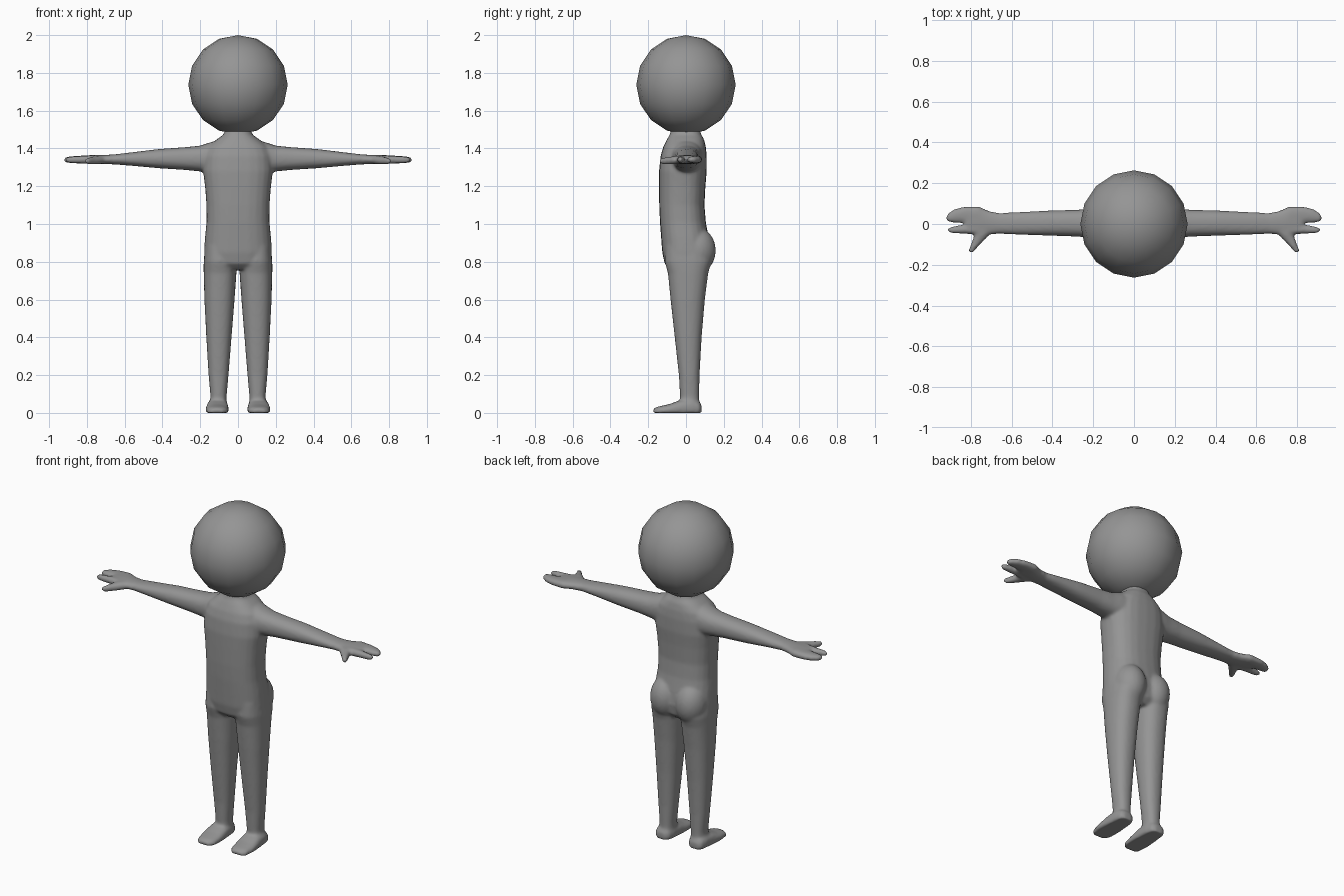
import bpy
import bmesh
from math import cos, sin, pi, copysign
from mathutils import Matrix, Vector

cube = bpy.data.objects.get("Cube")
if cube:
    bpy.data.objects.remove(cube)

UNIT = 0.01      # section tables are written in hundredths
SIDES = 24

grey = bpy.data.materials.new("plain grey")
grey.use_nodes = True
colour = (0.3, 0.3, 0.3, 1)
grey.diffuse_color = colour
grey.node_tree.nodes["Principled BSDF"].inputs["Base Color"].default_value = colour


def rounded(value, power):
    """Turn a sine or cosine into a superellipse coordinate."""
    return copysign(abs(value) ** (2 / power), value)


def loft(bm, sections, order, power=2.3, mirror=1):
    """Skin sections (t, a_min, a_max, b_min, b_max); order names the axes of t, a, b."""
    rings = []
    for t, a_min, a_max, b_min, b_max in sections:
        ring = []
        for i in range(SIDES):
            angle = 2 * pi * i / SIDES
            a = (a_min + a_max) / 2 + (a_max - a_min) / 2 * rounded(cos(angle), power)
            b = (b_min + b_max) / 2 + (b_max - b_min) / 2 * rounded(sin(angle), power)
            point = dict(zip(order, (t, a, b)))
            ring.append(bm.verts.new(Vector((point["x"] * mirror, point["y"],
                                             max(point["z"], 0))) * UNIT))
        rings.append(ring)
    faces = [bm.faces.new(rings[0]), bm.faces.new(rings[-1][::-1])]
    for low, high in zip(rings, rings[1:]):
        for i in range(SIDES):
            j = (i + 1) % SIDES
            faces.append(bm.faces.new((low[i], high[i], high[j], low[j])))
    bmesh.ops.recalc_face_normals(bm, faces=faces)


def finish(bm, name):
    mesh = bpy.data.meshes.new(name)
    bm.to_mesh(mesh)
    bm.free()
    mesh.materials.append(grey)
    obj = bpy.data.objects.new(name, mesh)
    bpy.context.collection.objects.link(obj)
    mesh.shade_smooth()
    return obj


# Torso: height, half width, front, back
torso = [(150, 7, -8, 7.5), (147.5, 7.5, -8.5, 8), (145, 11, -10, 9.5),
         (141, 16, -12, 10.5), (136, 18, -13.5, 11), (128, 18.5, -14.3, 11),
         (120, 17.5, -14.3, 10.3), (110, 16.7, -14.2, 9.8), (101, 16.7, -13.8, 10.5),
         (93, 17.5, -13.2, 12), (85, 18, -12.6, 13), (79, 17.3, -11.3, 12),
         (76, 14, -8, 9)]

# Leg: height, inner, outer, front, back
leg = [(88, 2, 17.5, -11, 12), (80, 1, 18.2, -11.3, 13.5), (74, 0.8, 18.2, -9.6, 11.8),
       (60, 1.8, 17.8, -8.2, 10), (40, 3.4, 16.8, -6, 8.3), (20, 5, 15.6, -3.8, 7.2),
       (9, 6, 14.6, -3.2, 7), (2, 6, 15, -3.2, 7)]

# Foot: depth, inner, outer, sole, top
foot = [(-17.5, 8, 14, -1, 2.2), (-15, 5.6, 16.4, -2, 3.3), (-9, 4.8, 17.3, -2, 4.6),
        (-3, 5, 16.8, -2, 6.8), (3, 5.4, 16.3, -2, 7.5), (7, 6.5, 15.5, -2, 6),
        (8.3, 8.5, 13.5, -1, 4)]

# Arm and palm: reach, front, back, bottom, top
arm = [(4, -9, 9, 127, 145), (14, -8, 8.5, 127, 143.5), (20, -6.8, 7.6, 127.8, 141.5),
       (28, -6.2, 7, 128.6, 140.7), (42, -5.7, 6.6, 129.5, 139.7),
       (56, -5.3, 5.9, 130.8, 138), (66, -4.8, 5.4, 131.6, 136.8),
       (71, -5.2, 6.4, 131.6, 136.6), (76, -5, 8.7, 131.8, 136.6),
       (81, -4.5, 8.8, 132, 136.3), (83, -3.5, 8, 132.6, 135.8)]

# Fingers: reach, front, back, bottom, top
mitten = [(76, 0, 8.7, 131.8, 136.6), (83, 0.4, 8.6, 132, 136.2),
          (88, 0.6, 7.4, 132.2, 135.9), (91, 0.9, 5.4, 132.5, 135.5),
          (92, 1.8, 4, 133, 135)]
pointer = [(76, -5, -0.5, 131.8, 136.4), (84, -4.8, -0.7, 132, 136),
           (89, -4.6, -1.3, 132.2, 135.8), (91.5, -3.8, -2, 133, 135)]

# Thumb: depth, near, far, bottom, top
thumb = [(-2, 68, 78, 131.8, 136.4), (-6, 71.5, 78.5, 131.6, 136),
         (-10, 75.5, 80, 131.4, 135.4), (-13, 78, 81.2, 131.6, 135),
         (-14.2, 79, 80.8, 132.4, 134.4)]

# Body: all parts overlap and are fused into one skin
bm = bmesh.new()
loft(bm, [(z, -w, w, front, back) for z, w, front, back in torso], "zxy", 2.5)
for side in (-1, 1):
    loft(bm, leg, "zxy", mirror=side)
    loft(bm, foot, "yxz", 2.6, side)
    loft(bm, arm, "xyz", mirror=side)
    loft(bm, mitten, "xyz", mirror=side)
    loft(bm, pointer, "xyz", mirror=side)
    loft(bm, thumb, "yxz", mirror=side)
    # Buttock
    place = Matrix.Translation((side * 0.083, 0.06, 0.86))
    bmesh.ops.create_uvsphere(bm, u_segments=SIDES, v_segments=16, radius=1,
                              matrix=place @ Matrix.Diagonal((0.09, 0.098, 0.12, 1)))
body = finish(bm, "body")
fuse = body.modifiers.new("fuse parts", "REMESH")
fuse.mode = "VOXEL"
fuse.voxel_size = 0.008
fuse.use_smooth_shade = True
blend = body.modifiers.new("blend joints", "SMOOTH")
blend.factor = 0.5
blend.iterations = 10

# Head: a ball with few sides and smooth shading
bm = bmesh.new()
bmesh.ops.create_uvsphere(bm, u_segments=16, v_segments=8, radius=0.263,
                          matrix=Matrix.Translation((0, 0, 1.737)))
finish(bm, "head")
